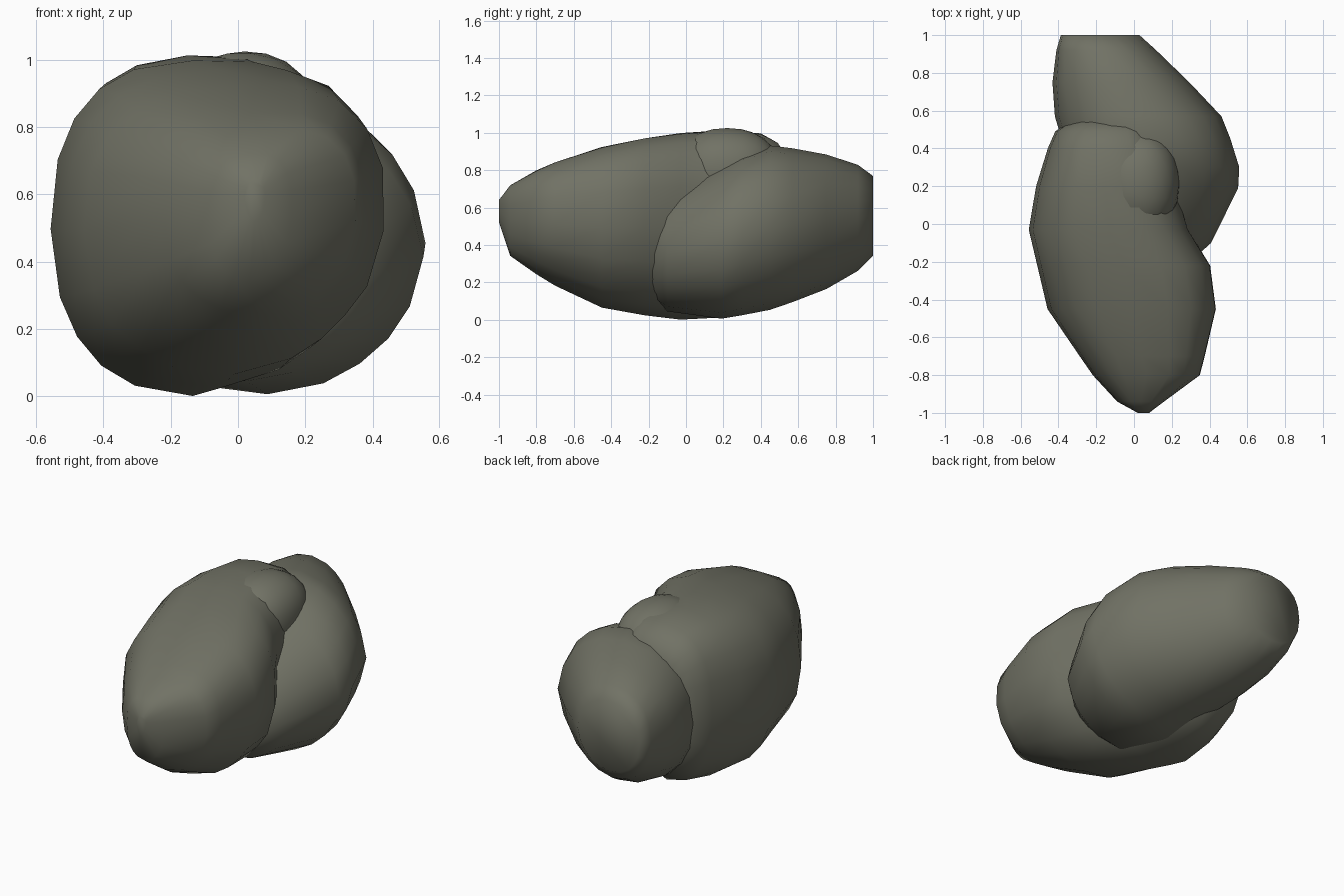
import bpy, bmesh, math, random

if "Cube" in bpy.data.objects:
    bpy.data.objects.remove(bpy.data.objects["Cube"])

random.seed(4)
stone = bpy.data.materials.new("olive grey stone")
stone.diffuse_color = (0.165, 0.168, 0.130, 1)
stone.use_nodes = True
stone.node_tree.nodes["Principled BSDF"].inputs["Base Color"].default_value = stone.diffuse_color
SIDES = 20


def loft(name, rings, power, trims, jitter=0.008):
    """Boulder from rings (y, left, right, bottom, top).
    trims shrink the corners: upper right, upper left, lower left, lower right."""
    bm = bmesh.new()
    loops = []
    wobble = [1 - random.uniform(0, jitter) for i in range(SIDES)]
    for y, x0, x1, z0, z1 in rings:
        cx, rx, cz, rz = (x0 + x1) / 2, (x1 - x0) / 2, (z0 + z1) / 2, (z1 - z0) / 2
        loop = []
        for i in range(SIDES):
            a = 2 * math.pi * i / SIDES
            c, s = math.cos(a), math.sin(a)
            k = wobble[i] - random.uniform(0, jitter)
            k *= 1 - trims[int(4 * i / SIDES)] * abs(math.sin(2 * a))
            e = 2 / power
            x = cx + k * rx * math.copysign(abs(c) ** e, c)
            z = cz + k * rz * math.copysign(abs(s) ** e, s)
            loop.append(bm.verts.new((x, y, z)))
        loops.append(loop)
    for p, q in zip(loops, loops[1:]):
        for i in range(SIDES):
            j = (i + 1) % SIDES
            bm.faces.new((p[i], p[j], q[j], q[i]))
    bm.faces.new(loops[0][::-1])
    bm.faces.new(loops[-1])
    bmesh.ops.recalc_face_normals(bm, faces=bm.faces)
    finish(name, bm)


def finish(name, bm):
    me = bpy.data.meshes.new(name)
    bm.to_mesh(me)
    bm.free()
    me.materials.append(stone)
    ob = bpy.data.objects.new(name, me)
    bpy.context.collection.objects.link(ob)
    bpy.ops.object.select_all(action='DESELECT')
    ob.select_set(True)
    bpy.context.view_layer.objects.active = ob
    bpy.ops.object.shade_smooth_by_angle(angle=math.radians(80))


# front boulder
loft("front_boulder", [
    (-1.00, 0.02, 0.08, 0.52, 0.64),
    (-0.94, -0.09, 0.16, 0.34, 0.72),
    (-0.80, -0.22, 0.35, 0.24, 0.80),
    (-0.70, -0.29, 0.375, 0.18, 0.845),
    (-0.45, -0.46, 0.435, 0.06, 0.925),
    (-0.22, -0.515, 0.405, 0.02, 0.975),
    (-0.03, -0.56, 0.29, -0.005, 1.00),
    (0.20, -0.52, 0.22, 0.005, 1.015),
    (0.40, -0.46, 0.16, 0.05, 1.00),
    (0.49, -0.42, 0.12, 0.14, 0.95),
    (0.55, -0.33, 0.05, 0.26, 0.86)], 2.7, (-0.05, 0.02, 0.05, 0.13))

# rear boulder with a flat back
loft("rear_boulder", [
    (-0.20, -0.30, 0.30, 0.12, 0.56),
    (-0.10, -0.36, 0.41, 0.04, 0.68),
    (0.19, -0.38, 0.555, 0.0, 0.83),
    (0.30, -0.38, 0.56, 0.02, 0.89),
    (0.45, -0.39, 0.515, 0.05, 0.935),
    (0.57, -0.425, 0.465, 0.09, 0.92),
    (0.75, -0.435, 0.295, 0.16, 0.885),
    (0.92, -0.415, 0.12, 0.26, 0.83),
    (1.00, -0.39, 0.03, 0.34, 0.77)], 2.4, (0.06, 0.02, 0.03, 0.08))

# rounded knob bulging from the top right
bm = bmesh.new()
bmesh.ops.create_icosphere(bm, subdivisions=3, radius=1)
for v in bm.verts:
    x, y, z = (math.copysign(abs(c) ** 0.9, c) for c in v.co)
    v.co = (0.02 + 0.22 * x, 0.22 + 0.28 * y, 0.80 + 0.225 * z)
finish("top_knob", bm)
